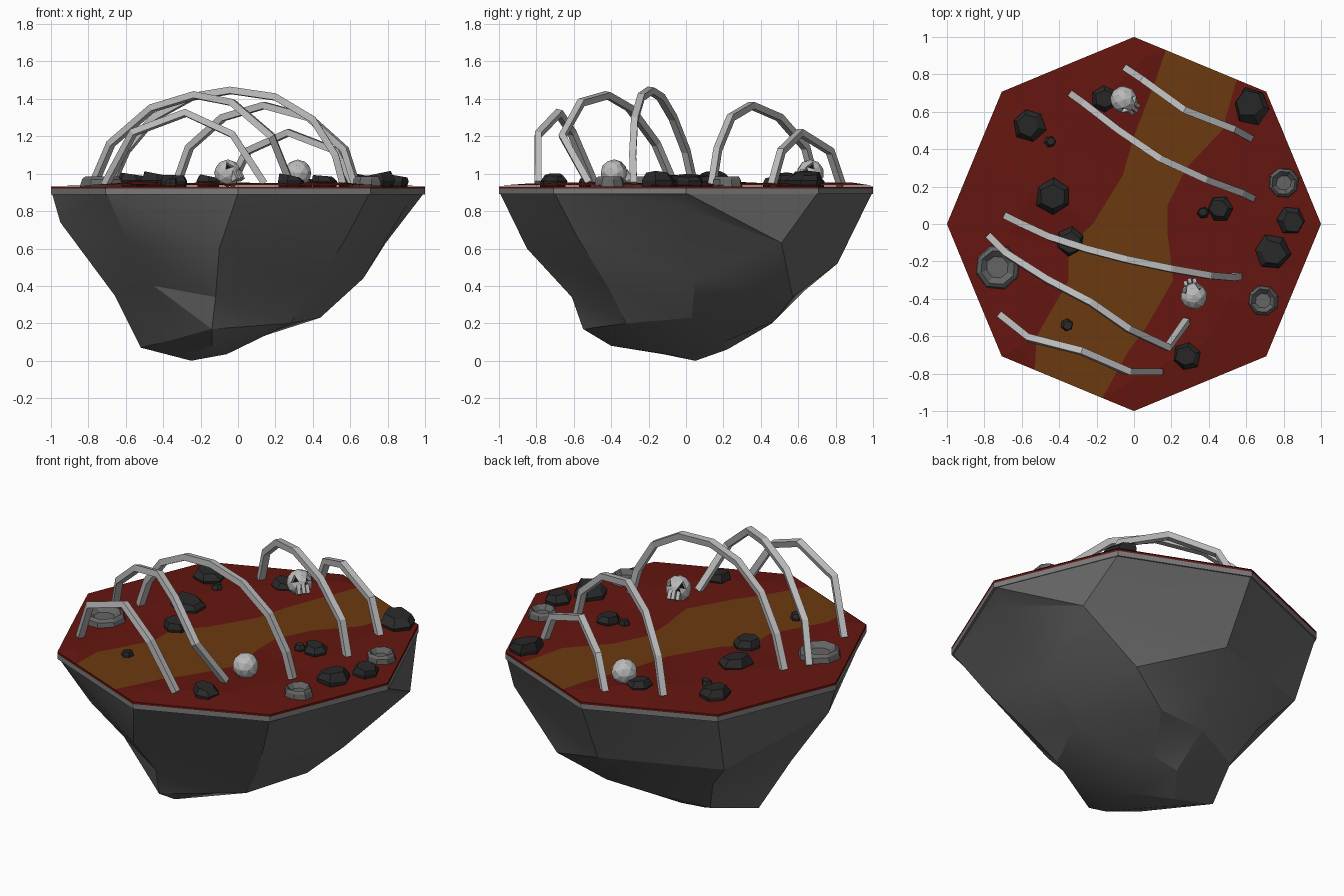
import bpy, bmesh, math, random
from mathutils import Vector

if "Cube" in bpy.data.objects:
    bpy.data.objects.remove(bpy.data.objects["Cube"])
random.seed(4)


def material(name, *rgb):
    m = bpy.data.materials.new(name)
    m.diffuse_color = (*rgb, 1)
    m.use_nodes = True
    m.node_tree.nodes["Principled BSDF"].inputs["Base Color"].default_value = m.diffuse_color
    return m


RED = material("red_soil", 0.13, 0.008, 0.005)
BROWN = material("brown_stream", 0.15, 0.042, 0.005)
ROCK = material("island_rock", 0.13, 0.13, 0.13)
STONE = material("dark_stone", 0.022, 0.022, 0.022)
BONE = material("bone", 0.5, 0.5, 0.5)
BLACK = material("socket", 0.005, 0.005, 0.005)


def finish(bm, name, *mats):
    bmesh.ops.remove_doubles(bm, verts=bm.verts, dist=1e-4)
    bmesh.ops.recalc_face_normals(bm, faces=bm.faces)
    me = bpy.data.meshes.new(name)
    bm.to_mesh(me)
    bm.free()
    ob = bpy.data.objects.new(name, me)
    bpy.context.collection.objects.link(ob)
    for m in mats:
        me.materials.append(m)
    return ob


def loft(name, rings, mat):
    """Skin a stack of equal-length rings and cap both ends."""
    bm = bmesh.new()
    rows = [[bm.verts.new(p) for p in r] for r in rings]
    n = len(rows[0])
    for a, b in zip(rows, rows[1:]):
        for i in range(n):
            j = (i + 1) % n
            bm.faces.new((a[i], a[j], b[j], b[i]))
    bm.faces.new(rows[0])
    bm.faces.new(rows[-1])
    return finish(bm, name, mat)


def ring(x, y, z, r, n=8, jitter=0.0, turn=0.0):
    out = []
    for i in range(n):
        a = 2 * math.pi * i / n + turn
        k = r * (1 + random.uniform(-jitter, jitter))
        out.append((x + k * math.cos(a), y + k * math.sin(a), z))
    return out


# Hanging rock mass: rings start at +x and go counter-clockwise
upper = [(.9, -.03, .83), (.79, .51, .63), (.02, .81, .52), (-.66, .58, .54),
         (-.95, .0, .74), (-.58, -.58, .62), (-.1, -.85, .6), (.58, -.58, .66)]
middle = [(.67, .05, .44), (.46, .57, .34), (-.02, .64, .38), (-.5, .46, .36),
          (-.66, -.06, .35), (-.45, -.45, .4), (-.12, -.61, .34), (.42, -.42, .4)]
lower = [(.44, .03, .23), (.2, .47, .21), (-.1, .46, .2), (-.4, .34, .15),
         (-.52, .05, .07), (-.32, -.34, .12), (-.14, -.55, .17), (.28, -.32, .2)]
base = [(.13, .06, .13), (.02, .2, .1), (-.12, .22, .06), (-.24, .16, .04),
        (-.25, .05, 0), (-.27, -.12, .035), (-.14, -.4, .08), (-.06, -.1, .035)]
rock = loft("island_rock", [ring(0, 0, .897, .995), upper, middle, lower, base], ROCK)
bm = bmesh.new()
bm.from_mesh(rock.data)
bmesh.ops.triangulate(bm, faces=bm.faces)
bm.to_mesh(rock.data)
bm.free()
bpy.context.view_layer.objects.active = rock
rock.select_set(True)
bpy.ops.object.shade_smooth_by_angle(angle=math.radians(20))

# Grey rim and red slab edge
loft("stone_rim", [ring(0, 0, .89, 1), ring(0, 0, .92, 1)], material("rim", .2, .2, .2))
loft("soil_slab", [ring(0, 0, .92, 1), ring(0, 0, .932, 1)], RED)

# Uneven ground: strips running across the stream, back to front
left = [(.17, .93), (0, 1), (-.354, .854), (-.707, .707), (-.854, .354), (-1, 0),
        (-.854, -.354), (-.707, -.707), (-.53, -.78)]
bank_l = [(.17, .93), (.12, .78), (0, .47), (-.06, .26), (-.22, 0), (-.35, -.12),
          (-.35, -.3), (-.52, -.6), (-.53, -.78)]
bank_r = [(.55, .772), (.47, .5), (.28, .3), (.18, .1), (.18, -.06), (.21, -.3),
          (.06, -.56), (-.03, -.68), (-.17, -.93)]
right = [(.55, .772), (.707, .707), (.854, .354), (1, 0), (.896, -.25), (.8, -.48),
         (.707, -.707), (0, -1), (-.17, -.93)]
bm = bmesh.new()
rows = []
for i, (a, b, c, d) in enumerate(zip(left, bank_l, bank_r, right)):
    bump = 0 < i < 8
    row = []
    for j, (p, q, t) in enumerate([(a, a, 0), (a, b, .5), (b, b, 0), (b, c, .5),
                                   (c, c, 0), (c, d, .5), (d, d, 0)]):
        h = random.uniform(.002, .03) if bump and j in (1, 5) else .005 if bump and j in (2, 3, 4) else 0
        row.append(bm.verts.new((p[0] + (q[0] - p[0]) * t, p[1] + (q[1] - p[1]) * t, .936 + h)))
    rows.append(row)
for a, b in zip(rows, rows[1:]):
    for j in range(6):
        f = bm.faces.new((a[j], b[j], b[j + 1], a[j + 1]))
        f.material_index = 1 if j in (2, 3) else 0
ground = finish(bm, "ground", RED, BROWN)
if ground.data.polygons[0].normal.z < 0:
    ground.data.flip_normals()

# Ribs: square-section bent bars
ribs = [
    [(-.04, .83, .94), (.05, .77, 1.12), (.27, .61, 1.22), (.53, .51, 1.12), (.62, .46, .94)],
    [(-.33, .69, .94), (-.26, .64, 1.14), (-.08, .5, 1.3), (.14, .35, 1.365), (.38, .24, 1.3),
     (.57, .17, 1.13), (.63, .14, .94)],
    [(-.68, .04, .94), (-.6, 0, 1.12), (-.45, -.07, 1.3), (-.25, -.135, 1.41), (-.04, -.19, 1.445),
     (.2, -.24, 1.41), (.4, -.275, 1.29), (.52, -.285, 1.1), (.56, -.28, .95)],
    [(-.77, -.07, .95), (-.68, -.16, 1.16), (-.46, -.3, 1.35), (-.23, -.42, 1.42),
     (-.03, -.56, 1.38), (.18, -.66, 1.2), (.28, -.52, .95)],
    [(-.71, -.49, .94), (-.56, -.61, 1.22), (-.28, -.68, 1.325), (-.03, -.79, 1.21), (.14, -.79, .95)],
]
for n, pts in enumerate(ribs):
    cu = bpy.data.curves.new(f"rib_{n}", 'CURVE')
    cu.dimensions = '3D'
    cu.bevel_depth, cu.bevel_resolution, cu.use_fill_caps = .026, 0, True
    sp = cu.splines.new('POLY')
    sp.points.add(len(pts) - 1)
    for p, co in zip(sp.points, pts):
        p.co = (*co, 1)
        p.tilt = math.radians(45)
    sp.use_smooth = False
    cu.materials.append(BONE)
    ob = bpy.data.objects.new(f"rib_{n}", cu)
    bpy.context.collection.objects.link(ob)
    bpy.ops.object.select_all(action='DESELECT')
    ob.select_set(True)
    bpy.context.view_layer.objects.active = ob
    bpy.ops.object.convert(target='MESH')


# Skulls: faceted ball with sunken sockets and small teeth, facing +x before turning
def skull(name, x, y, turn):
    bm = bmesh.new()
    bmesh.ops.create_icosphere(bm, subdivisions=2, radius=.073)
    for d in ((.8, .45, .1), (.8, -.45, .1), (.85, 0, -.5)):
        v = Vector(d).normalized()
        f = max(bm.faces, key=lambda f: f.normal.dot(v) if f.material_index == 0 else -2)
        bmesh.ops.inset_individual(bm, faces=[f], thickness=.003, depth=-.02)
        f.material_index = 1
    for s in (-1, 0, 1):
        tooth = bmesh.ops.create_cube(bm, size=1)["verts"]
        bmesh.ops.scale(bm, vec=(.035, .02, .05), verts=tooth)
        bmesh.ops.translate(bm, vec=(.055 - .008 * abs(s), s * .025, -.045), verts=tooth)
    ob = finish(bm, name, BONE, BLACK)
    ob.location = (x, y, 1.003)
    ob.rotation_euler = (0, math.radians(-30), math.radians(turn))


skull("skull_back", -.055, .665, -40)
skull("skull_front", .32, -.385, 105)

# Loose dark stones: x, y, radius
stones = [(-.56, .53, .09), (-.45, .44, .032), (-.43, .15, .098), (-.34, -.09, .08),
          (-.16, .67, .07), (.63, .63, .1), (.46, .08, .07), (.37, .06, .032),
          (.84, .02, .078), (.74, -.15, .098), (.28, -.71, .075), (-.36, -.54, .034)]
for n, (x, y, r) in enumerate(stones):
    t, h = random.uniform(0, 6), .025 + r * .4
    ox, oy = random.uniform(-.15, .15) * r, random.uniform(-.15, .15) * r
    tilt = random.uniform(-.25, .25)
    rings = [ring(x, y, .93, r * .9, 6, .08, t), ring(x, y, .935 + h * .45, r, 6, .08, t),
             [(a, b, c + (a - x) * tilt) for a, b, c in ring(x + ox, y + oy, .935 + h, r * .7, 6, .12, t)]]
    loft(f"stone_{n}", rings, STONE)

# Craters: low rings with a sunken floor
for n, (x, y, r) in enumerate([(-.73, -.23, .125), (.8, .22, .085), (.69, -.41, .085)]):
    rings = [ring(x, y, z, r * k, 8, .04, .3)
             for k, z in ((1, .93), (.9, .97), (.75, .985), (.48, .957))]
    loft(f"crater_{n}", rings, ROCK)
